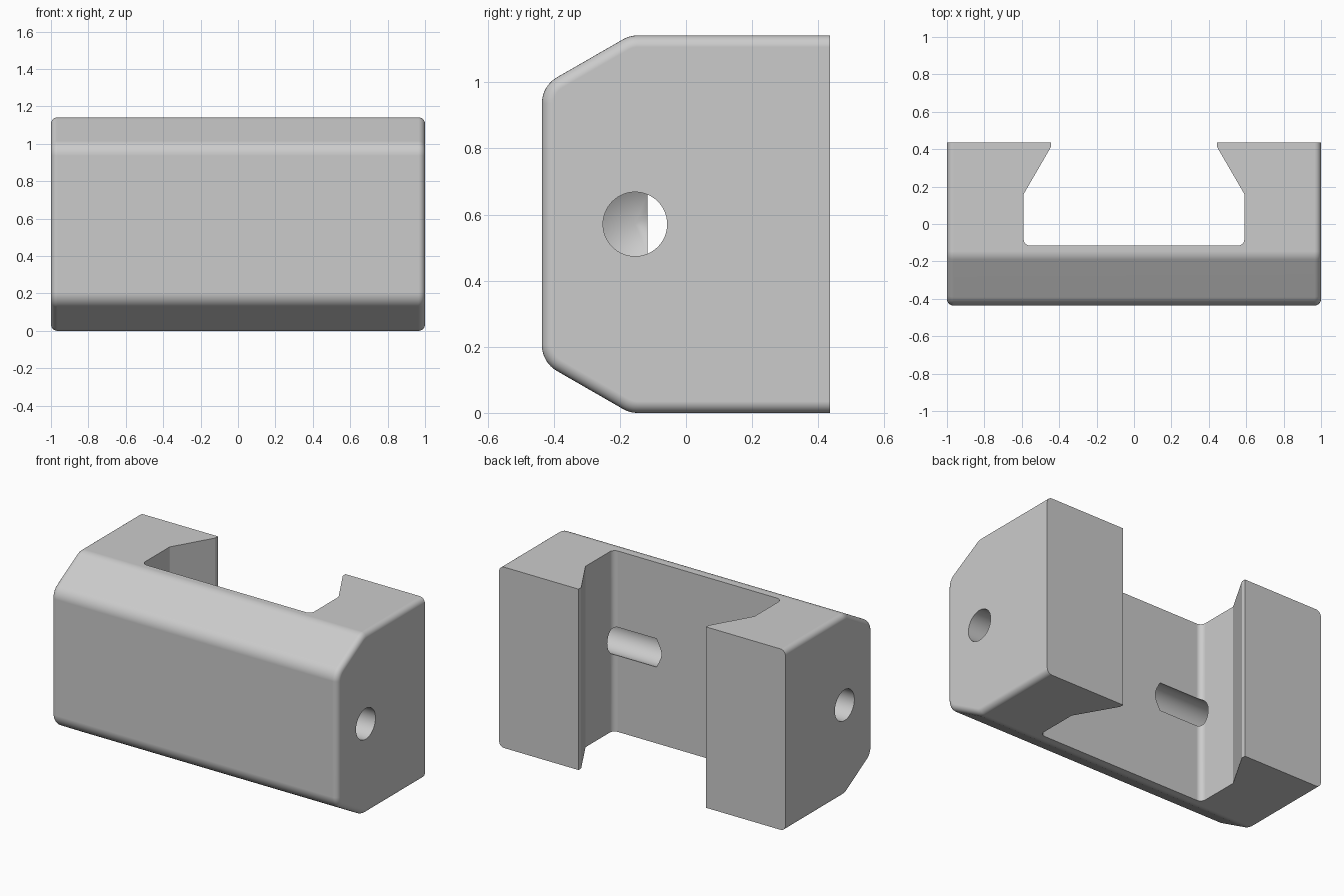
import bpy, bmesh, math
from mathutils import Vector

cube = bpy.data.objects.get("Cube")
if cube:
    bpy.data.objects.remove(cube, do_unlink=True)

HEIGHT, DEPTH = 1.142, 0.436

grey = bpy.data.materials.new("light grey")
grey.use_nodes = True
grey.diffuse_color = (0.6, 0.6, 0.6, 1)
grey.node_tree.nodes["Principled BSDF"].inputs["Base Color"].default_value = grey.diffuse_color


def rounded(points, steps=8):
    """Closed 2D outline from (u, v, radius) corners, with arcs at the corners."""
    out = []
    for i, (u, v, r) in enumerate(points):
        p = Vector((u, v))
        if r == 0:
            out.append(p)
            continue
        a = (Vector(points[i - 1][:2]) - p).normalized()
        b = (Vector(points[(i + 1) % len(points)][:2]) - p).normalized()
        half = a.angle(b) / 2
        centre = p + (a + b).normalized() * (r / math.sin(half))
        start = p + a * (r / math.tan(half)) - centre
        end = p + b * (r / math.tan(half)) - centre
        sweep = start.angle(end)
        for k in range(steps + 1):
            t = k / steps
            w0, w1 = math.sin((1 - t) * sweep), math.sin(t * sweep)
            out.append(centre + (start * w0 + end * w1) / math.sin(sweep))
    return out


def prism(outline, place, low, high):
    """Extrude an outline between two heights; place maps (u, v, h) to a point."""
    bm = bmesh.new()
    face = bm.faces.new([bm.verts.new(place(p.x, p.y, low)) for p in outline])
    new = bmesh.ops.extrude_face_region(bm, geom=[face])["geom"]
    shift = Vector(place(0, 0, high)) - Vector(place(0, 0, low))
    bmesh.ops.translate(bm, vec=shift, verts=[g for g in new if isinstance(g, bmesh.types.BMVert)])
    bmesh.ops.recalc_face_normals(bm, faces=bm.faces)
    return bm


def make_object(name, bm):
    mesh = bpy.data.meshes.new(name)
    bm.to_mesh(mesh)
    bm.free()
    mesh.materials.append(grey)
    obj = bpy.data.objects.new(name, mesh)
    bpy.context.collection.objects.link(obj)
    return obj


# Block: chamfered side profile with softened corners
side = [(DEPTH, 0, 0), (DEPTH, HEIGHT, 0), (-0.17, HEIGHT, 0.09), (-DEPTH, 0.989, 0.09),
        (-DEPTH, HEIGHT - 0.989, 0.09), (-0.17, 0, 0.09)]
bm = prism(rounded(side), lambda u, v, h: (h, u, v), -1, 1)

# Round the rim of both ends, leaving the back edge sharp
rim = [e for e in bm.edges
       if abs(e.verts[0].co.x - e.verts[1].co.x) < 1e-4
       and not all(v.co.y > DEPTH - 1e-4 for v in e.verts)]
bmesh.ops.bevel(bm, geom=rim, offset=0.035, segments=6, profile=0.5, affect='EDGES')
block = make_object("clamp_block", bm)

# Dovetail channel, open at the back
half = [(0.59, -0.116, 0.035), (0.59, 0.16, 0.01), (0.445, 0.41, 0.01), (0.445, 0.6, 0)]
channel = half + [(-u, v, r) for u, v, r in reversed(half)]
cutters = [make_object("channel_cutter",
                       prism(rounded(channel), lambda u, v, h: (u, v, h), -0.2, HEIGHT + 0.2))]

# Blind drilled hole with a conical tip at each end
for sign, name in ((1, "left_hole_cutter"), (-1, "right_hole_cutter")):
    bm = bmesh.new()
    tip = bm.verts.new((sign * 0.23, -0.154, HEIGHT / 2))
    rings = []
    for x in (0.288, 1.2):
        angles = [math.tau * k / 64 for k in range(64)]
        rings.append([bm.verts.new((sign * x, -0.154 + 0.097 * math.cos(a),
                                    HEIGHT / 2 + 0.097 * math.sin(a))) for a in angles])
    for k in range(64):
        n = (k + 1) % 64
        bm.faces.new((tip, rings[0][k], rings[0][n]))
        bm.faces.new((rings[0][k], rings[1][k], rings[1][n], rings[0][n]))
    bm.faces.new(rings[1])
    bmesh.ops.recalc_face_normals(bm, faces=bm.faces)
    cutters.append(make_object(name, bm))

bpy.ops.object.select_all(action='DESELECT')
block.select_set(True)
bpy.context.view_layer.objects.active = block
for cutter in cutters:
    cutter.hide_render = True
    mod = block.modifiers.new(cutter.name, 'BOOLEAN')
    mod.operation, mod.solver, mod.object = 'DIFFERENCE', 'EXACT', cutter
    bpy.ops.object.modifier_apply(modifier=mod.name)
    bpy.data.objects.remove(cutter, do_unlink=True)

# Smooth the rounds while keeping the flats flat
bpy.ops.object.shade_smooth_by_angle(angle=math.radians(25))
flat = block.modifiers.new("flat_faces", 'WEIGHTED_NORMAL')
flat.keep_sharp = True
